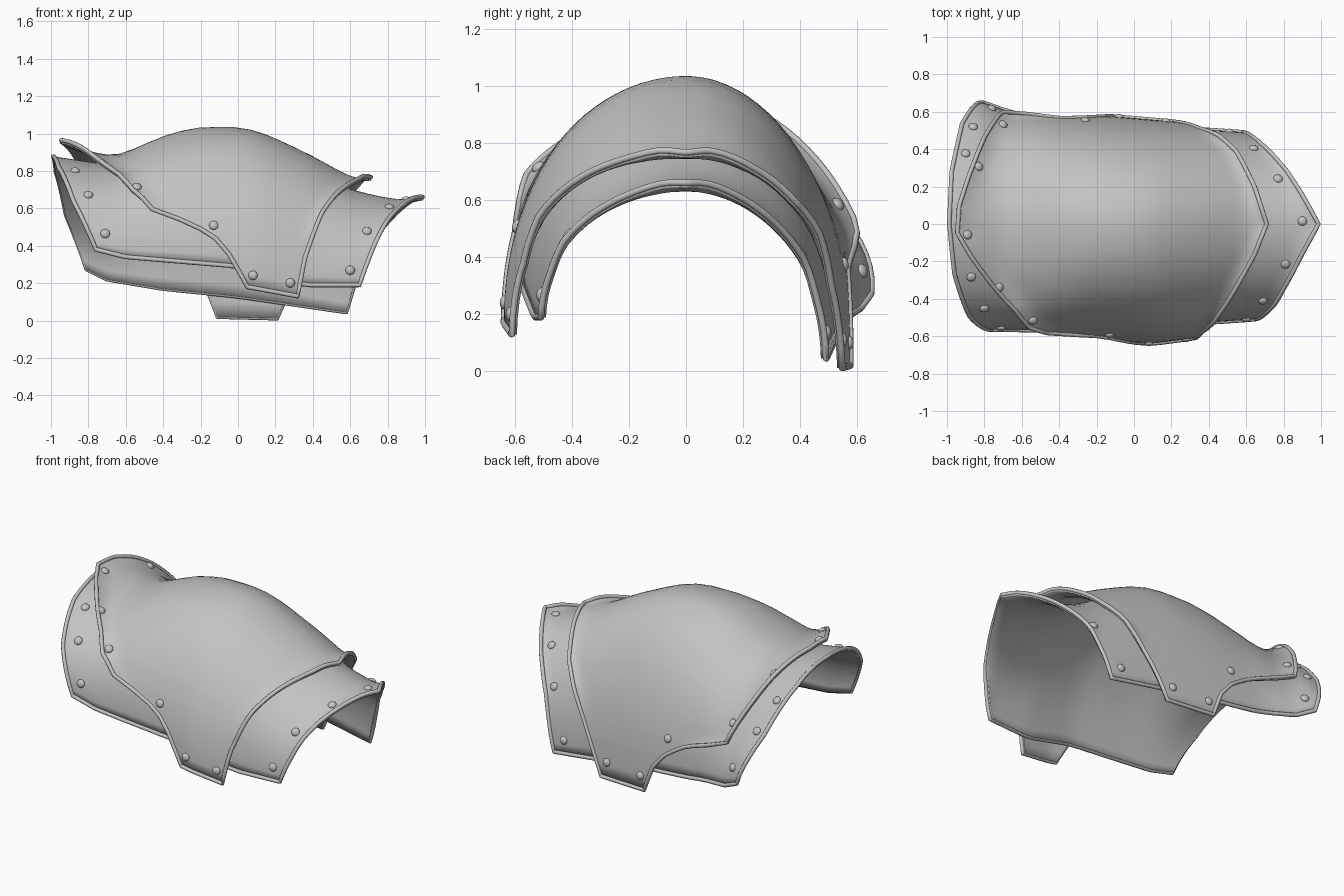
import bpy, math
from mathutils import Vector

if "Cube" in bpy.data.objects:
    bpy.data.objects.remove(bpy.data.objects["Cube"])

steel = bpy.data.materials.new("steel_grey")
steel.diffuse_color = (0.55, 0.55, 0.55, 1)
steel.use_nodes = True
steel.node_tree.nodes["Principled BSDF"].inputs["Base Color"].default_value = steel.diffuse_color


def lin(pts, x):
    """Straight-line interpolation through (x, value) pairs."""
    if x <= pts[0][0]:
        return pts[0][1]
    for (x0, v0), (x1, v1) in zip(pts, pts[1:]):
        if x <= x1:
            return v0 + (v1 - v0) * (x - x0) / (x1 - x0)
    return pts[-1][1]


def smooth(pts, x):
    """Smooth interpolation: average of nearby straight-line values."""
    return sum(lin(pts, x + d * 0.025) * w for d, w in
               zip((-2, -1, 0, 1, 2), (1, 2, 3, 2, 1))) / 9


class Plate:
    """Arched plate: elliptical sections along x, trimmed left and right by angle.
    Angle -90 is the front hem, 0 the crown, 90 the back hem."""

    def __init__(self, top, front_w, back_w, front_z, back_z, left, right,
                 lip_left, lip_right, fullness, flare):
        self.top, self.w, self.hem = top, (front_w, back_w), (front_z, back_z)
        self.left, self.right = left, right
        self.lips, self.fullness, self.flare = (lip_left, lip_right), fullness, flare

    def point(self, x, a):
        side = 1 if a > 0 else 0
        r = math.radians(a)
        s = math.sin(r)
        z0, h, w = lin(self.hem[side], x), smooth(self.top, x), smooth(self.w[side], x)
        # upturned lips along the left and right edges, fading out near the hems
        kl = max(0, 1 - (x - lin(self.left, a)) / 0.12)
        kr = max(0, 1 - (lin(self.right, a) - x) / 0.08)
        lip = (self.lips[0] * kl * kl
               + self.lips[1] * kr * kr * (1 - 0.7 * math.exp(-(a / 7) ** 2)))
        lip *= min(1, max(0, (72 - abs(a)) / 14))
        # fuller front shoulder, flared back hem
        c = max(0, math.cos(r)) ** (0.95 if side else lin(self.fullness, x))
        f = smooth(self.flare, x) if side else 0
        y = (w - f) * s + f * s ** 8
        return Vector((x, y + lip * s, z0 + (h - z0) * c + lip * c))

    def normal(self, x, a):
        du = self.point(x + 0.01, a) - self.point(x - 0.01, a)
        b = max(-88, min(88, a))
        dv = self.point(x, b + 1) - self.point(x, b - 1)
        return du.cross(dv).normalized()

    def grid(self, n=28):
        angles = set(range(-90, 91, 4)) | {p[0] for p in self.left + self.right}
        rows = []
        for a in sorted(angles):
            l, r = lin(self.left, a), lin(self.right, a)
            rows.append([self.point(l + (r - l) * (0.5 - 0.5 * math.cos(math.pi * j / n)), a)
                         for j in range(n + 1)])
        return rows


def finish(obj, angle=40):
    if not obj.data.materials:
        obj.data.materials.append(steel)
    bpy.ops.object.select_all(action='DESELECT')
    obj.select_set(True)
    bpy.context.view_layer.objects.active = obj
    if obj.type == 'CURVE':
        bpy.ops.object.convert(target='MESH')
    bpy.ops.object.shade_smooth_by_angle(angle=math.radians(angle))


def build(name, plate, rivets):
    rows = plate.grid()
    m, n = len(rows), len(rows[0])
    # curved sheet
    me = bpy.data.meshes.new(name)
    faces = [(i * n + j, i * n + j + 1, (i + 1) * n + j + 1, (i + 1) * n + j)
             for i in range(m - 1) for j in range(n - 1)]
    me.from_pydata([p for r in rows for p in r], [], faces)
    obj = bpy.data.objects.new(name, me)
    bpy.context.collection.objects.link(obj)
    finish(obj, 60)
    sol = obj.modifiers.new("thickness", 'SOLIDIFY')
    sol.thickness, sol.offset = 0.018, -1
    # rolled rim around the whole edge
    loop = (rows[0] + [r[-1] for r in rows[1:]] + rows[-1][-2::-1]
            + [r[0] for r in rows[-2:0:-1]])
    cu = bpy.data.curves.new(name + "_rim", 'CURVE')
    cu.dimensions, cu.bevel_depth, cu.bevel_resolution = '3D', 0.012, 2
    sp = cu.splines.new('POLY')
    sp.points.add(len(loop) - 1)
    for q, p in zip(sp.points, loop):
        q.co = (*p, 1)
    sp.use_cyclic_u = True
    rim = bpy.data.objects.new(name + "_rim", cu)
    bpy.context.collection.objects.link(rim)
    finish(rim, 50)
    # domed rivets
    for x, a in rivets:
        bpy.ops.mesh.primitive_uv_sphere_add(segments=14, ring_count=8, radius=0.025,
                                             location=plate.point(x, a))
        riv = bpy.context.object
        riv.name = name + "_rivet"
        riv.scale.z = 0.65
        riv.rotation_mode = 'QUATERNION'
        riv.rotation_quaternion = plate.normal(x, a).to_track_quat('Z', 'Y')
        finish(riv, 60)


# Upper plate with pointed tabs hanging at front and back
upper = Plate(
    top=[(-.95, .93), (-.88, .93), (-.8, .91), (-.72, .885), (-.62, .89), (-.5, .945),
         (-.35, 1.005), (-.2, 1.035), (0, 1.035), (.1, 1.015), (.2, .975), (.4, .88),
         (.55, .795), (.63, .76), (.72, .76)],
    front_w=[(-.95, .65), (-.5, .62), (0, .635), (.1, .64), (.33, .61), (.5, .57), (.7, .52)],
    back_w=[(-.95, .66), (-.7, .655), (-.4, .595), (-.1, .575), (.3, .54), (.5, .525), (.7, .5)],
    front_z=[(-.95, .36), (.05, .18), (.32, .13), (.7, .1)],
    back_z=[(-.95, .1), (-.4, .05), (-.11, .02), (.21, .012)],
    left=[(-90, .05), (-80, -.05), (-75, -.12), (-72, -.2), (-70, -.31), (-67, -.46),
          (-57, -.56), (-44, -.635), (-30, -.75), (-15, -.87), (-4, -.945), (8, -.935),
          (20, -.89), (42, -.8), (62, -.7), (72, -.38), (77, -.25), (82, -.17), (90, -.11)],
    right=[(-90, .32), (-75, .36), (-54, .45), (-35, .55), (-17, .645), (0, .71),
           (22, .645), (45, .55), (62, .43), (75, .33), (90, .21)],
    lip_left=0.035, lip_right=0.025,
    fullness=[(-.5, .8), (-.2, .95)], flare=[(0, 0)])
build("upper_plate", upper, [
    (-.54, -54), (-.72, -31), (-.89, -5), (-.83, 27), (-.7, 53),
    (-.13, -70), (.08, -86), (.28, -86), (.17, 85), (-.08, 86), (-.26, 71)])

# Lower plate reaching out past both ends of the upper one
lower = Plate(
    top=[(-1, .88), (-.7, .835), (-.5, .88), (-.35, .94), (0, .965), (.2, .91), (.35, .84),
         (.55, .725), (.62, .695), (.8, .655), (.9, .645), (1, .66)],
    front_w=[(-1, .57), (-.75, .565), (-.4, .57), (0, .57), (.35, .53), (.65, .51),
             (.75, .49), (.9, .45)],
    back_w=[(-.95, .67), (-.8, .65), (-.7, .61), (-.5, .56), (0, .53), (.3, .51), (.6, .49),
            (.75, .46), (.9, .44)],
    front_z=[(-1, .42), (-.76, .38), (-.6, .34), (0, .29), (.35, .19), (1, .19)],
    back_z=[(-.82, .28), (-.7, .22), (-.4, .17), (0, .13), (.58, .045)],
    left=[(-90, -.76), (-60, -.88), (-28, -.96), (0, -.988), (30, -.975), (62, -.92), (90, -.81)],
    right=[(-90, .65), (-65, .73), (-45, .8), (-20, .9), (0, .987),
           (20, .9), (37, .82), (62, .68), (90, .58)],
    lip_left=0, lip_right=0.015,
    fullness=[(0, .95)], flare=[(-1, .11), (-.75, .1), (-.5, .02), (-.4, 0)])
build("lower_plate", lower, [
    (-.87, -30), (-.8, -53), (-.71, -79), (-.9, 42), (-.86, 61), (-.76, 81),
    (.9, 2), (.81, -27), (.69, -55), (.6, -82), (.77, 32), (.64, 57), (.51, 84)])
